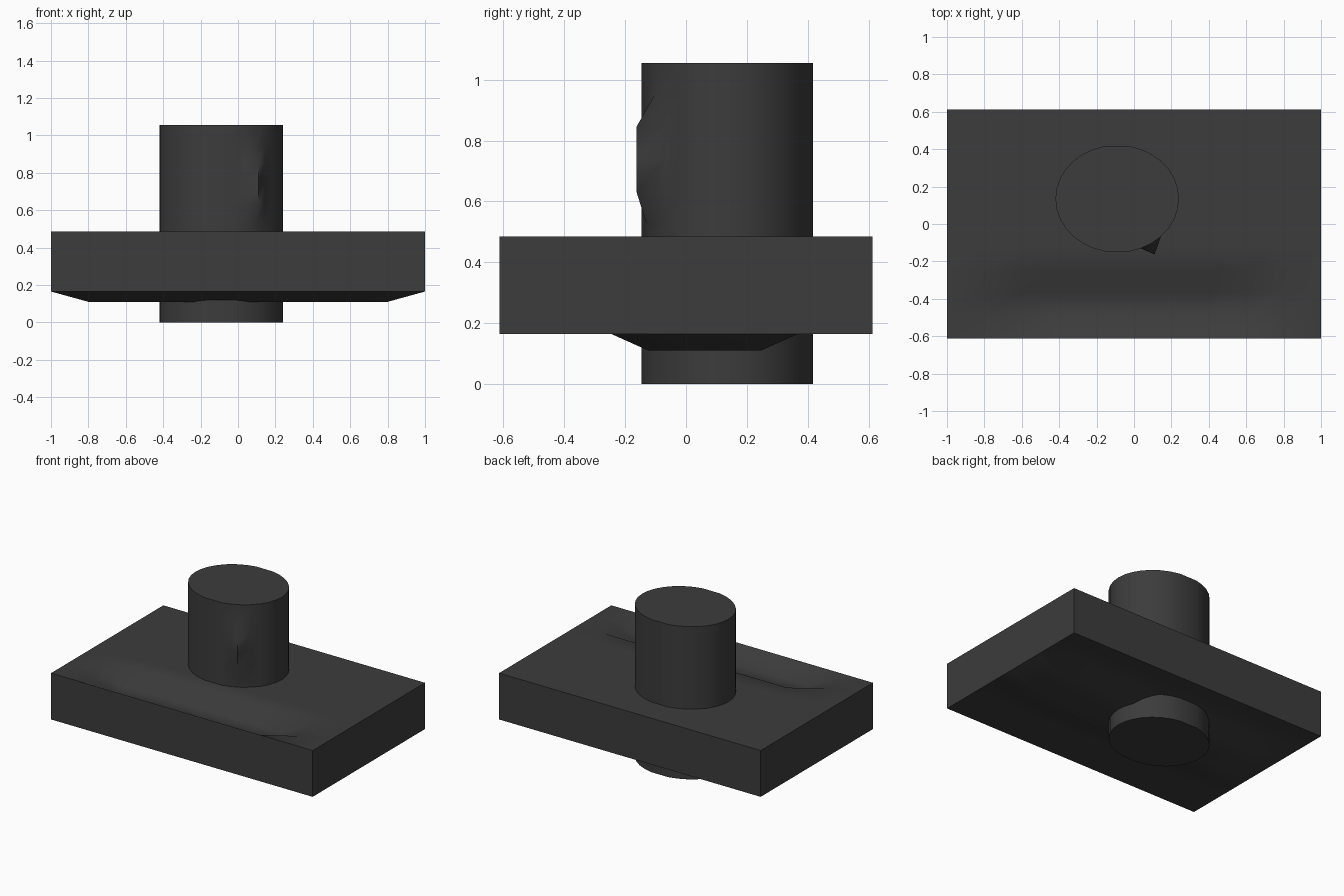
import bpy, bmesh, math

if "Cube" in bpy.data.objects:
    bpy.data.objects.remove(bpy.data.objects["Cube"])

HX, HY, ZB, ZT, N = 1.0, 0.613, 0.165, 0.485, 10

dark = bpy.data.materials.new("dark_grey")
dark.diffuse_color = (0.045, 0.045, 0.045, 1)
dark.use_nodes = True
dark.node_tree.nodes["Principled BSDF"].inputs["Base Color"].default_value = dark.diffuse_color


def finish(bm, name):
    bmesh.ops.recalc_face_normals(bm, faces=bm.faces)
    me = bpy.data.meshes.new(name)
    bm.to_mesh(me)
    bm.free()
    ob = bpy.data.objects.new(name, me)
    bpy.context.collection.objects.link(ob)
    me.materials.append(dark)
    bpy.ops.object.select_all(action='DESELECT')
    ob.select_set(True)
    bpy.context.view_layer.objects.active = ob
    bpy.ops.object.shade_smooth_by_angle(angle=math.radians(60))
    return ob


# Slab: gridded top with a long trough near the front, bottom with a shallow swelling
def top_z(i, j):
    return ZT - (0.08 if 2 <= i <= N - 2 and j in (1, 2) else 0)


def bottom_z(i, j):
    return ZB - (0.055 if 1 <= i <= N - 1 and 4 <= j <= 7 else 0)


bm = bmesh.new()
layers = []
for zf in (bottom_z, top_z):
    g = [[bm.verts.new((-HX + 2 * HX * i / N, -HY + 2 * HY * j / N, zf(i, j)))
          for j in range(N + 1)] for i in range(N + 1)]
    for i in range(N):
        for j in range(N):
            bm.faces.new((g[i][j], g[i + 1][j], g[i + 1][j + 1], g[i][j + 1]))
    layers.append(g)
rim = ([(i, 0) for i in range(N)] + [(N, j) for j in range(N)]
       + [(i, N) for i in range(N, 0, -1)] + [(0, j) for j in range(N, 0, -1)])
lo, hi = layers
for (a, b), (c, d) in zip(rim, rim[1:] + rim[:1]):
    bm.faces.new((lo[a][b], lo[c][d], hi[c][d], hi[a][b]))
finish(bm, "slab")

# Post: oval column through the slab, with a small lump on its front right
SEG, ROWS, H = 32, 10, 1.055
bm = bmesh.new()
rings = []
for r in range(ROWS + 1):
    ring = []
    for k in range(SEG):
        t = 2 * math.pi * k / SEG
        ry = 0.281 if k in (8, 24) else 0.287
        x, y = -0.09 + 0.33 * math.cos(t), 0.135 + ry * math.sin(t)
        if k == 27 and 6 <= r <= 8:
            x, y = 0.11, -0.163
        ring.append(bm.verts.new((x, y, H * r / ROWS)))
    rings.append(ring)
for a, b in zip(rings, rings[1:]):
    for k in range(SEG):
        m = (k + 1) % SEG
        bm.faces.new((a[k], a[m], b[m], b[k]))
bm.faces.new(rings[0][::-1])
bm.faces.new(rings[-1])
finish(bm, "post")
